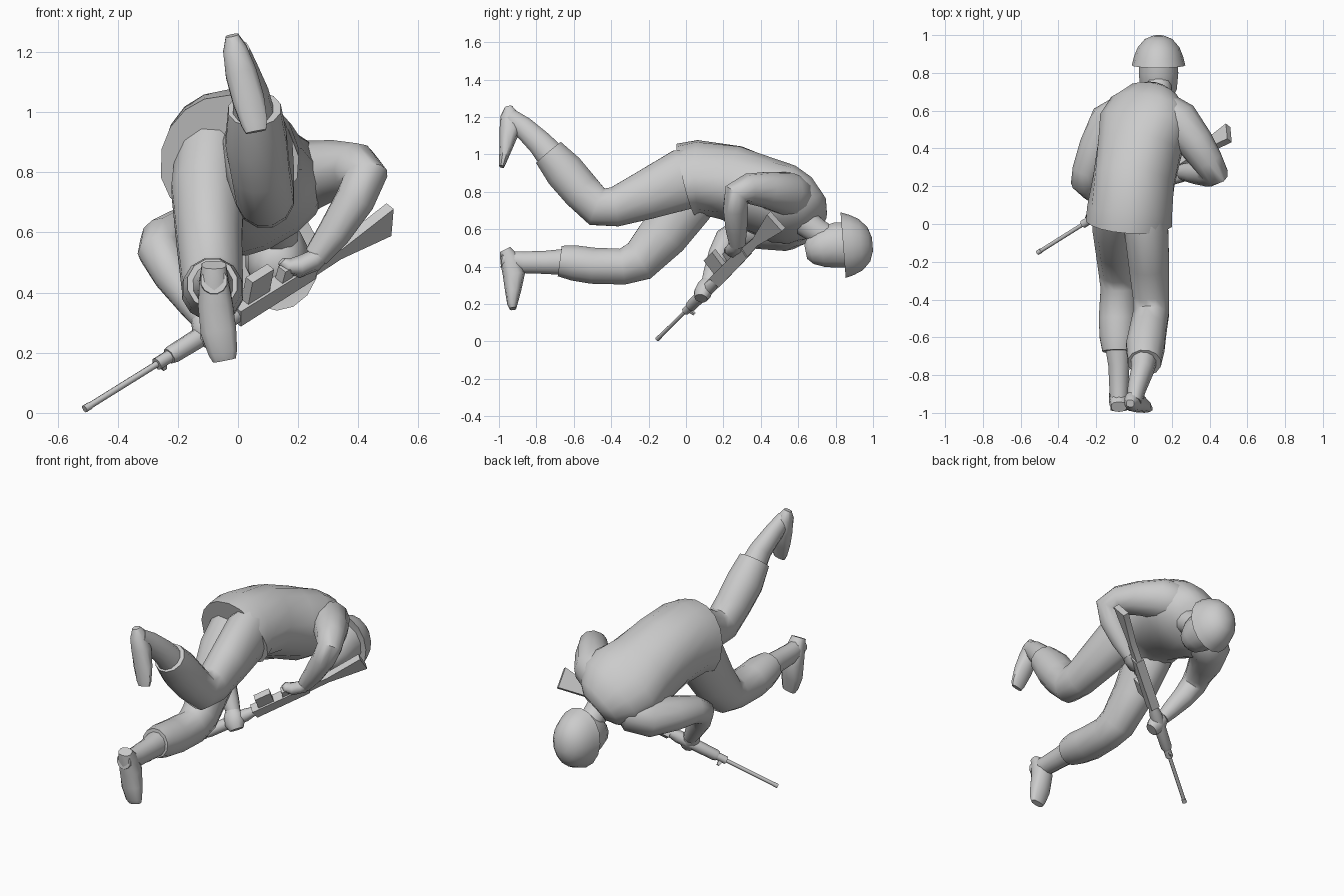
import bpy, bmesh, math
from mathutils import Vector

grey = bpy.data.materials.new("plain_grey")
grey.diffuse_color = (0.6, 0.6, 0.6, 1)


def finish(name, bm, angle=45):
    bmesh.ops.recalc_face_normals(bm, faces=bm.faces)
    me = bpy.data.meshes.new(name)
    bm.to_mesh(me)
    bm.free()
    me.materials.append(grey)
    ob = bpy.data.objects.new(name, me)
    bpy.context.collection.objects.link(ob)
    bpy.ops.object.select_all(action='DESELECT')
    ob.select_set(True)
    bpy.context.view_layer.objects.active = ob
    bpy.ops.object.shade_smooth_by_angle(angle=math.radians(angle))
    return ob


def tube(name, rings, ref=(1, 0, 0), sides=12, angle=50, power=1.0):
    """Skin rings (x, y, z, half width, half depth, roll degrees, taper toward the top)."""
    bm = bmesh.new()
    pts = [Vector(r[:3]) for r in rings]
    loops = []
    for i, r in enumerate(rings):
        t = Vector()
        if i > 0:
            t += (pts[i] - pts[i - 1]).normalized()
        if i < len(pts) - 1:
            t += (pts[i + 1] - pts[i]).normalized()
        t.normalize()
        side = Vector(ref)
        side = (side - t * side.dot(t)).normalized()
        up = side.cross(t)
        roll = math.radians(r[5]) if len(r) > 5 else 0
        taper = r[6] if len(r) > 6 else 0
        loop = []
        for k in range(sides):
            a = 2 * math.pi * (k + 0.5) / sides
            c, s = math.cos(a), math.sin(a)
            u = math.copysign(abs(c) ** power, c) * r[3] * (1 - taper * s)
            v = math.copysign(abs(s) ** power, s) * r[4]
            u, v = (u * math.cos(roll) - v * math.sin(roll),
                    u * math.sin(roll) + v * math.cos(roll))
            loop.append(bm.verts.new(pts[i] + side * u + up * v))
        loops.append(loop)
    for a, b in zip(loops, loops[1:]):
        for k in range(sides):
            j = (k + 1) % sides
            bm.faces.new((a[k], a[j], b[j], b[k]))
    bm.faces.new(loops[0])
    bm.faces.new(loops[-1][::-1])
    return finish(name, bm, angle)


# jacket: tilted hem to shoulders, twisting toward the raised right shoulder
tube("jacket", [
    (-0.035, 0.0, 0.862, 0.228, 0.2, 10, 0.2), (-0.03, 0.07, 0.88, 0.225, 0.195, 12, 0.16),
    (-0.005, 0.24, 0.85, 0.215, 0.2, 18, 0.1), (0.025, 0.40, 0.785, 0.225, 0.2, 22, 0.05),
    (0.055, 0.52, 0.735, 0.25, 0.195, 26), (0.085, 0.61, 0.70, 0.225, 0.168, 26),
    (0.11, 0.675, 0.665, 0.155, 0.12, 26), (0.125, 0.70, 0.645, 0.09, 0.075, 20)],
    sides=16, power=0.88)

# trousers
tube("right_trouser", [
    (0.05, 0.10, 0.89, 0.11, 0.15), (0.065, -0.02, 0.865, 0.12, 0.168),
    (0.08, -0.22, 0.78, 0.11, 0.135), (0.09, -0.38, 0.72, 0.10, 0.11),
    (0.09, -0.475, 0.72, 0.098, 0.108), (0.075, -0.56, 0.805, 0.1, 0.108),
    (0.06, -0.65, 0.91, 0.105, 0.11), (0.055, -0.735, 1.01, 0.09, 0.09)])
tube("left_trouser", [
    (-0.09, 0.10, 0.87, 0.12, 0.14), (-0.1, 0.0, 0.74, 0.125, 0.155),
    (-0.095, -0.12, 0.57, 0.112, 0.137), (-0.085, -0.25, 0.43, 0.105, 0.115),
    (-0.08, -0.34, 0.40, 0.10, 0.1), (-0.085, -0.5, 0.405, 0.105, 0.1),
    (-0.085, -0.60, 0.42, 0.10, 0.098), (-0.085, -0.675, 0.43, 0.085, 0.085)])

# boots: ankle shaft and foot with a flat sole
tube("right_boot_shaft", [
    (0.055, -0.69, 0.955, 0.078, 0.085), (0.043, -0.78, 1.06, 0.06, 0.07),
    (0.015, -0.87, 1.145, 0.05, 0.06), (0.0, -0.945, 1.2, 0.04, 0.05)])
tube("right_boot_foot", [
    (-0.02, -0.95, 1.255, 0.022, 0.02), (-0.01, -0.94, 1.21, 0.042, 0.052),
    (0.01, -0.942, 1.13, 0.054, 0.055), (0.035, -0.962, 1.04, 0.055, 0.036),
    (0.055, -0.98, 0.96, 0.045, 0.02), (0.06, -0.985, 0.935, 0.035, 0.014)], sides=10, power=0.8)
tube("left_boot_shaft", [
    (-0.085, -0.62, 0.425, 0.075, 0.075), (-0.08, -0.75, 0.423, 0.058, 0.064),
    (-0.08, -0.87, 0.423, 0.052, 0.06), (-0.08, -0.985, 0.44, 0.045, 0.045)])
tube("left_boot_foot", [
    (-0.08, -0.968, 0.492, 0.042, 0.03), (-0.08, -0.942, 0.44, 0.05, 0.054),
    (-0.075, -0.92, 0.36, 0.06, 0.06), (-0.065, -0.925, 0.27, 0.062, 0.043),
    (-0.05, -0.928, 0.2, 0.05, 0.028), (-0.045, -0.925, 0.175, 0.04, 0.018)], sides=10, power=0.8)

# sleeves, rooted deep inside the shoulders
tube("right_sleeve", [
    (0.08, 0.59, 0.74, 0.08, 0.08), (0.16, 0.58, 0.77, 0.115, 0.12),
    (0.24, 0.535, 0.79, 0.115, 0.12),
    (0.325, 0.43, 0.81, 0.095, 0.10), (0.39, 0.33, 0.815, 0.08, 0.085),
    (0.425, 0.27, 0.79, 0.07, 0.075), (0.39, 0.265, 0.71, 0.065, 0.07),
    (0.32, 0.27, 0.60, 0.055, 0.06), (0.26, 0.275, 0.52, 0.042, 0.045)], ref=(0.5, 0.5, -0.6))
tube("left_sleeve", [
    (0.03, 0.57, 0.66, 0.08, 0.08), (-0.05, 0.57, 0.615, 0.115, 0.12),
    (-0.13, 0.525, 0.595, 0.112, 0.12), (-0.20, 0.40, 0.585, 0.088, 0.1),
    (-0.25, 0.28, 0.575, 0.075, 0.08), (-0.262, 0.22, 0.54, 0.07, 0.075),
    (-0.22, 0.18, 0.46, 0.062, 0.065), (-0.15, 0.14, 0.36, 0.05, 0.05),
    (-0.115, 0.12, 0.31, 0.04, 0.04)], ref=(0.7, 0.4, -0.5))

# hands with curled fingers
tube("right_hand", [
    (0.29, 0.275, 0.54, 0.03, 0.03), (0.25, 0.265, 0.505, 0.045, 0.036),
    (0.20, 0.25, 0.485, 0.045, 0.036), (0.16, 0.235, 0.49, 0.035, 0.026),
    (0.145, 0.23, 0.505, 0.02, 0.015)], ref=(0, 1, 0), sides=10)
tube("left_hand", [
    (-0.13, 0.125, 0.33, 0.032, 0.03), (-0.105, 0.105, 0.295, 0.055, 0.045),
    (-0.085, 0.09, 0.26, 0.058, 0.048), (-0.065, 0.08, 0.23, 0.04, 0.035)],
    ref=(0.75, 0.47, 0.47), sides=10)

# neck and head
tube("neck", [(0.12, 0.60, 0.665, 0.08, 0.08), (0.13, 0.70, 0.59, 0.07, 0.07),
              (0.13, 0.78, 0.54, 0.07, 0.07)])
tube("head", [
    (0.13, 0.64, 0.48, 0.04, 0.04), (0.13, 0.665, 0.485, 0.075, 0.075),
    (0.13, 0.72, 0.50, 0.10, 0.108), (0.13, 0.80, 0.515, 0.108, 0.125),
    (0.13, 0.88, 0.515, 0.105, 0.125)])

# helmet dome with flared brim
bm = bmesh.new()
sides = 16
profile = [(0.8, 0.005), (1.0, 0), (0.92, 0.045), (0.78, 0.095), (0.52, 0.138), (0.2, 0.157)]
loops = []
for r, h in profile:
    loop = []
    for k in range(sides):
        a = 2 * math.pi * k / sides
        dx, dz = 0.142 * r * math.cos(a), 0.175 * r * math.sin(a)
        loop.append(bm.verts.new((0.13 + dx, 0.84 + h - dz * 0.08, 0.515 + dz + h * 0.03)))
    loops.append(loop)
for a, b in zip(loops, loops[1:]):
    for k in range(sides):
        j = (k + 1) % sides
        bm.faces.new((a[k], a[j], b[j], b[k]))
bm.faces.new(loops[-1])
bm.faces.new(loops[0])
finish("helmet", bm)

# rifle frame: s runs from muzzle to butt, d toward the magazine, w sideways
muzzle = Vector((-0.51, -0.152, 0.013))
axis = (Vector((0.49, 0.475, 0.635)) - muzzle).normalized()
down = Vector((0, -0.707, 0.707))
down = (down - axis * down.dot(axis)).normalized()
wide = axis.cross(down)


def at(s, d=0, w=0):
    return muzzle + axis * s + down * d + wide * w


def rod(name, *sections, sides=8):
    tube(name, [(*at(s), r, r) for s, r in sections], ref=down, sides=sides)


def block(name, outline, half):
    """Extrude an (s, d) outline sideways."""
    bm = bmesh.new()
    a = [bm.verts.new(at(s, d, -half)) for s, d in outline]
    b = [bm.verts.new(at(s, d, half)) for s, d in outline]
    bm.faces.new(a)
    bm.faces.new(b[::-1])
    for k in range(len(a)):
        j = (k + 1) % len(a)
        bm.faces.new((a[k], a[j], b[j], b[k]))
    finish(name, bm, 20)


rod("rifle_barrel", (0, 0.011), (0.34, 0.011), (0.7, 0.011))
rod("rifle_muzzle", (0, 0.013), (0.025, 0.013))
rod("rifle_gas_block", (0.32, 0.022), (0.38, 0.022))
rod("rifle_handguard", (0.375, 0.028), (0.39, 0.032), (0.62, 0.036), (0.66, 0.028), (0.70, 0.025))
block("rifle_front_sight", [(0.33, 0), (0.36, 0), (0.36, -0.045), (0.345, -0.045)], 0.006)
block("rifle_receiver", [(0.67, -0.035), (1.0, -0.03), (1.02, 0.03), (0.95, 0.035), (0.67, 0.035)], 0.026)
block("rifle_magazine", [(0.71, 0.03), (0.805, 0.03), (0.825, 0.125), (0.73, 0.125)], 0.017)
block("rifle_grip", [(0.86, 0.03), (0.905, 0.03), (0.92, 0.075), (0.875, 0.08)], 0.018)
block("rifle_stock", [(0.99, -0.028), (1.12, -0.022), (1.345, -0.06), (1.355, 0.06), (1.13, 0.022), (0.99, 0.03)], 0.018)
